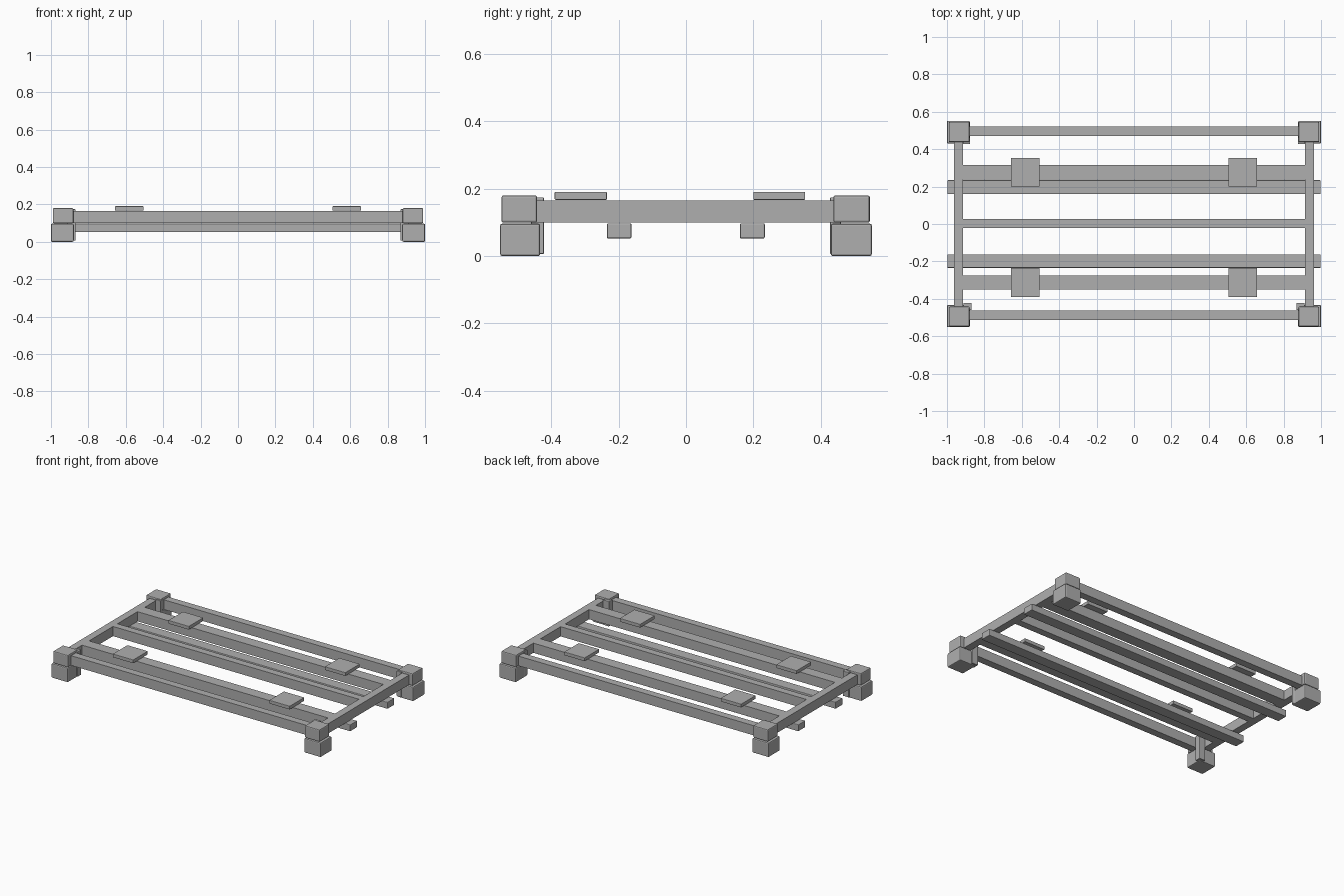
import bpy
import bmesh
from mathutils import Vector

cube = bpy.data.objects.get("Cube")
if cube:
    bpy.data.objects.remove(cube, do_unlink=True)

GREY = (0.43, 0.43, 0.43, 1)
mat = bpy.data.materials.new("plain grey")
mat.use_nodes = True
mat.diffuse_color = GREY
mat.node_tree.nodes["Principled BSDF"].inputs["Base Color"].default_value = GREY


def box(name, x, y, z, bevel=0.0):
    """Box from (min, max) pairs, with optional softened edges."""
    lo, hi = (Vector(v) for v in zip(x, y, z))
    bm = bmesh.new()
    bmesh.ops.create_cube(bm, size=1)
    bmesh.ops.scale(bm, vec=hi - lo, verts=bm.verts)
    mesh = bpy.data.meshes.new(name)
    bm.to_mesh(mesh)
    bm.free()
    mesh.materials.append(mat)
    obj = bpy.data.objects.new(name, mesh)
    obj.location = (lo + hi) / 2
    bpy.context.collection.objects.link(obj)
    if bevel:
        mod = obj.modifiers.new("soft edges", "BEVEL")
        mod.width = bevel
        mod.segments = 2
    return obj


def span(side, inner, outer):
    return sorted((side * inner, side * outer))


BEAM_Z = (0.10, 0.165)

# Long beams of the frame
beams = {
    "front_beam": (-0.513, -0.463),
    "front_inner_beam": (-0.35, -0.275),
    "centre_beam": (-0.022, 0.026),
    "back_inner_beam": (0.238, 0.315),
    "back_beam": (0.47, 0.52),
}
for name, y in beams.items():
    box(name, (-0.92, 0.92), y, BEAM_Z)

# Lower runners passing under the frame
for name, y in (("front_runner", (-0.235, -0.162)), ("back_runner", (0.16, 0.234))):
    box(name, (-0.998, 0.998), y, (0.052, 0.097), 0.004)

for side, label in ((-1, "right"), (1, "left")):
    # End beams
    box(label + "_end_beam", span(side, 0.913, 0.963), (-0.49, 0.49), BEAM_Z)

    # Flat pads on the inner beams
    for end, y in (("front", (-0.39, -0.235)), ("back", (0.2, 0.354))):
        box(f"{label}_{end}_pad", span(side, 0.505, 0.657), y, (0.167, 0.19), 0.002)

    # Corners: foot, cap and the small post on the inside
    corners = (
        ("front", (-0.552, -0.433), (-0.548, -0.442), (-0.46, -0.422), 0.868),
        ("back", (0.43, 0.552), (0.438, 0.546), (0.428, 0.46), 0.876),
    )
    for end, foot_y, cap_y, post_y, post_x in corners:
        tag = f"{label}_{end}"
        box(tag + "_foot", span(side, 0.878, 1.0), foot_y, (0.0, 0.096), 0.006)
        box(tag + "_cap", span(side, 0.88, 0.99), cap_y, (0.099, 0.18), 0.006)
        box(tag + "_post", span(side, post_x, 0.912), post_y, (0.006, 0.174), 0.003)
